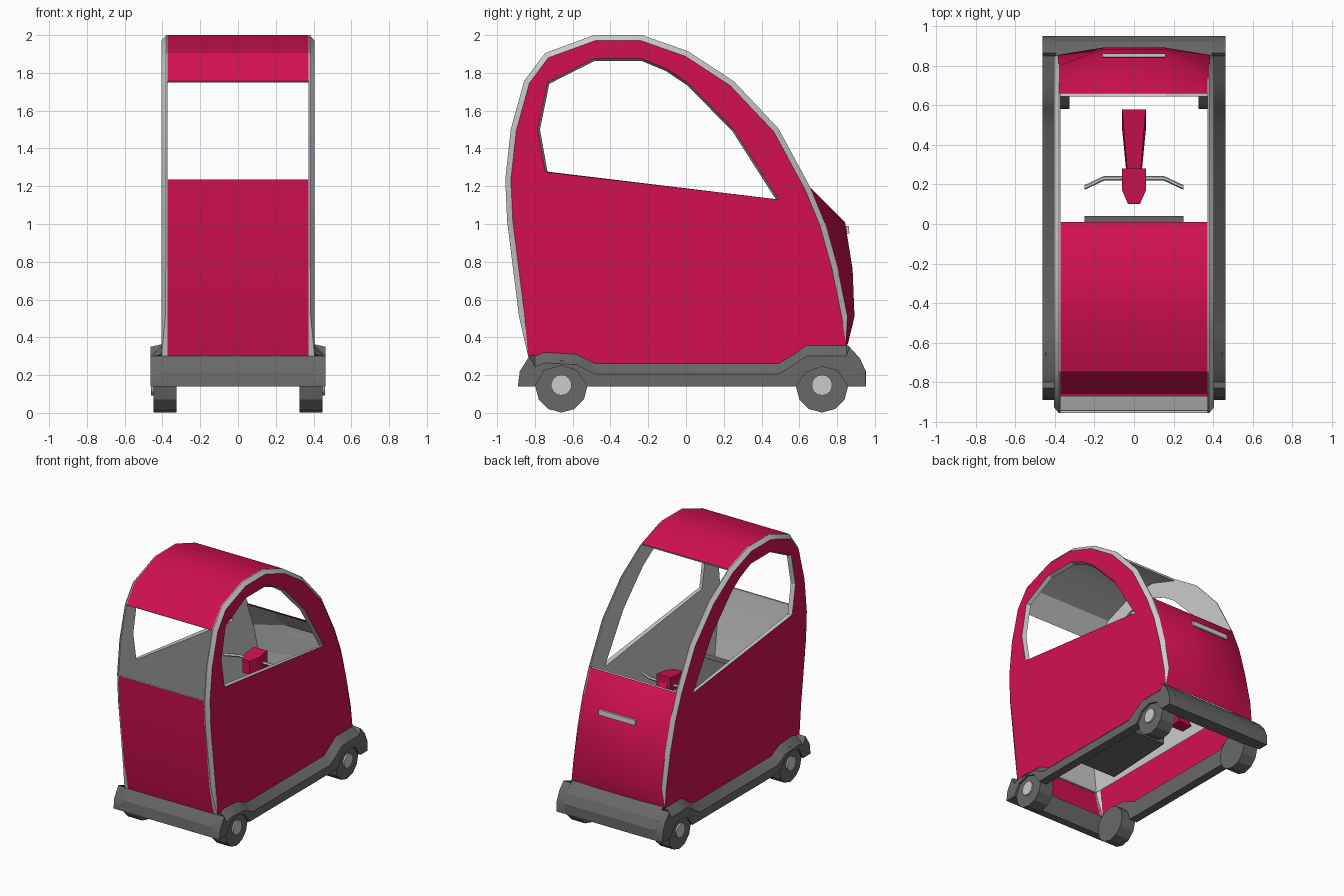
import bpy, bmesh, math
from mathutils import Vector

if "Cube" in bpy.data.objects:
    bpy.data.objects.remove(bpy.data.objects["Cube"])

red = bpy.data.materials.new("red_paint")
red.diffuse_color = (0.65, 0.005, 0.085, 1)
red.use_nodes = True
red.node_tree.nodes["Principled BSDF"].inputs["Base Color"].default_value = red.diffuse_color
dark = bpy.data.materials.new("dark_grey")
dark.diffuse_color = (0.14, 0.14, 0.14, 1)
dark.use_nodes = True
dark.node_tree.nodes["Principled BSDF"].inputs["Base Color"].default_value = dark.diffuse_color


def finish(name, bm, mat=None, smooth=None):
    bmesh.ops.recalc_face_normals(bm, faces=bm.faces[:])
    me = bpy.data.meshes.new(name)
    bm.to_mesh(me)
    bm.free()
    ob = bpy.data.objects.new(name, me)
    bpy.context.collection.objects.link(ob)
    if mat:
        me.materials.append(mat)
    if smooth:
        bpy.ops.object.select_all(action='DESELECT')
        bpy.context.view_layer.objects.active = ob
        ob.select_set(True)
        bpy.ops.object.shade_smooth_by_angle(angle=math.radians(smooth))
    return ob


def loft(name, rows, mat=None, closed=False, caps=False, smooth=None):
    """Skin a list of equally long point rows."""
    bm = bmesh.new()
    vs = [[bm.verts.new(p) for p in r] for r in rows]
    n = len(rows[0])
    for a, b in zip(vs, vs[1:]):
        for i in range(n if closed else n - 1):
            j = (i + 1) % n
            bm.faces.new((a[i], a[j], b[j], b[i]))
    if caps:
        bm.faces.new(vs[0])
        bm.faces.new(vs[-1])
    return finish(name, bm, mat, smooth)


def filled(name, loops, x, mat=None):
    """Flat sheet at x, outline with a hole."""
    bm = bmesh.new()
    edges = []
    for loop in loops:
        v = [bm.verts.new((x, y, z)) for y, z in loop]
        edges += [bm.edges.new((v[i], v[i - 1])) for i in range(len(v))]
    bmesh.ops.triangle_fill(bm, edges=edges, use_beauty=True)
    return finish(name, bm, mat)


def inset(pts, d, taper=False):
    out = []
    for i, p in enumerate(pts):
        a, b = Vector(pts[max(i - 1, 0)]), Vector(pts[min(i + 1, len(pts) - 1)])
        t = (b - a).normalized()
        k = 0 if taper and i in (0, len(pts) - 1) else d
        out.append((p[0] + t.y * k, p[1] - t.x * k))
    return out


def cylinder(name, x, y, z, r, w, n, mat=None):
    ring = [(y + r * math.sin(2 * math.pi * i / n), z - r * math.cos(2 * math.pi * i / n)) for i in range(n)]
    return loft(name, [[(xx, *p) for p in ring] for xx in (x - w / 2, x + w / 2)], mat, True, True)


# Side outline from the front foot over the roof to the rear foot
OUT = [(-.836, .3), (-.884, .51), (-.947, 1.015), (-.957, 1.235), (-.928, 1.5), (-.857, 1.757),
       (-.746, 1.905), (-.487, 2), (-.233, 2), (.01, 1.915), (.254, 1.755), (.49, 1.505),
       (.66, 1.19), (.738, 1.0), (.802, .77), (.855, .51), (.847, .365)]
WIN = [(-.745, 1.275), (-.785, 1.5), (-.733, 1.75), (-.487, 1.875), (-.233, 1.875), (-.1, 1.82),
       (.012, 1.745), (.254, 1.5), (.49, 1.13)]
INN = inset(OUT, .03, True)
last = len(OUT) - 1


def edge_x(i):
    return .405 if i in (0, last) else .385 if i in (1, last - 1) else .38


# Skirt stations: y, top z, bottom z (bottom steps up over the wheels)
SKIRT = [(-.89, .145, .14), (-.88, .22, .14), (-.83, .3, .14), (-.8, .31, .14), (-.75, .33, .225),
         (-.66, .325, .25), (-.58, .32, .225), (-.52, .29, .14), (-.48, .27, .14), (.49, .27, .14),
         (.58, .325, .14), (.635, .365, .215), (.72, .365, .245), (.8, .365, .225), (.85, .365, .15),
         (.865, .35, .14), (.92, .29, .14), (.95, .22, .14), (.952, .145, .14)]

for s, side in ((1, "right"), (-1, "left")):
    # Side panel, bevel trim, grey lining and window rim
    filled(side + "_side_panel", [INN + [(.8, .25), (-.8, .25)], WIN], s * .405, red)
    filled(side + "_side_lining", [OUT[1:-1], inset(WIN, .012)], s * .373)
    loft(side + "_arch_trim", [
        [(s * .405, *p) for p in INN],
        [(s * edge_x(i), *p) for i, p in enumerate(OUT)],
        [(s * .373, *p) for p in OUT]], smooth=30)
    loft(side + "_window_rim", [[(s * .405, *p) for p in WIN],
                                [(s * .373, *p) for p in inset(WIN, .012)]], closed=True)
    # Lower skirt with sloped shoulder
    rows = []
    for y, t, b in SKIRT:
        drop = .065 if -.83 < y < .86 else 0
        rows.append([(s * .463, y, b), (s * .463, y, max(t - drop, b + .004)),
                     (s * .395, y, t), (s * .395, y, b)])
    loft(side + "_skirt", rows, dark, True, True, 30)
    # Wheels with hubs
    for y, end in ((-.66, "front"), (.72, "rear")):
        cylinder(f"{side}_{end}_wheel", s * .387, y, .14, .138, .122, 12, dark)
        cylinder(f"{side}_{end}_hub", s * .43, y, .147, .055, .06, 14)

# Cross bumpers joining the skirts
for name, prof in (("front_bumper", [(-.89, .14), (-.88, .22), (-.83, .3), (-.83, .14)]),
                   ("rear_bumper", [(.85, .14), (.85, .365), (.92, .29), (.952, .22), (.952, .14)])):
    loft(name, [[(x, *p) for p in prof] for x in (-.4, .4)], dark, True, True)

# Front panel and roof with grey linings
for name, a, b in (("front_panel", 0, 4), ("roof", 5, 10)):
    part = OUT[a:b]
    loft(name, [[(s * edge_x(i + a), *p) for i, p in enumerate(part)] for s in (-1, 1)], red, smooth=30)
    k = 1 if a == 0 else 0
    lin = [part[k]] + inset(part[k:], .014) + [part[-1]]
    loft(name + "_lining", [[(s * .374, *p) for p in lin] for s in (-1, 1)], smooth=30)

# Bulged rear panel and its lining
BULGE = [(.66, 1.19), (.842, 1.01), (.882, .76), (.892, .51), (.857, .365)]


def bulge_rows(d, wide, n):
    return [[(-w, e[0] - d, e[1]), (-.16, c[0] - d, c[1]), (.16, c[0] - d, c[1]), (w, e[0] - d, e[1])]
            for i, (e, c) in enumerate(zip(OUT[12:12 + n], BULGE))
            for w in [edge_x(12 + i) if wide else .374]]


loft("rear_panel", bulge_rows(0, True, 5), red, smooth=25)
loft("rear_panel_lining", bulge_rows(.016, False, 4))


def box(name, x, prof, mat=None):
    return loft(name, [[(-x, *p) for p in prof], [(x, *p) for p in prof]], mat, True, True)


# Light bar
box("light_bar", .16, [(.835, .95), (.865, .95), (.862, .99), (.835, .99)])

# Steering column, head and handlebar
loft("steering_column", [
    [(-.06, .58, .31), (.06, .58, .31), (.06, .48, .31), (-.06, .48, .31)],
    [(-.035, .28, 1.02), (.035, .28, 1.02), (.035, .22, .96), (-.035, .22, .96)]], red, True, True)
HEAD = [(-.06, .28), (-.06, .17), (-.03, .1), (.03, .1), (.06, .17), (.06, .28)]
loft("steering_head", [[(x, y, z + .12 * (y - .1)) for x, y in HEAD] for z in (.95, 1.055)],
     red, True, True)
BAR = [(-.25, .185), (-.15, .232), (.15, .232), (.25, .185)]
loft("handlebar", [[(x, y + .012 * math.cos(i * math.pi / 3), 1.0 + .012 * math.sin(i * math.pi / 3))
                    for i in range(6)] for x, y in BAR], None, True, True)

# Seat below the roof
box("seat_cushion", .25, [(-.52, .44), (.04, .47), (.04, .53), (-.52, .51)], dark)
box("seat_back", .25, [(-.52, .44), (-.44, .51), (-.54, .85), (-.6, .85)], dark)
